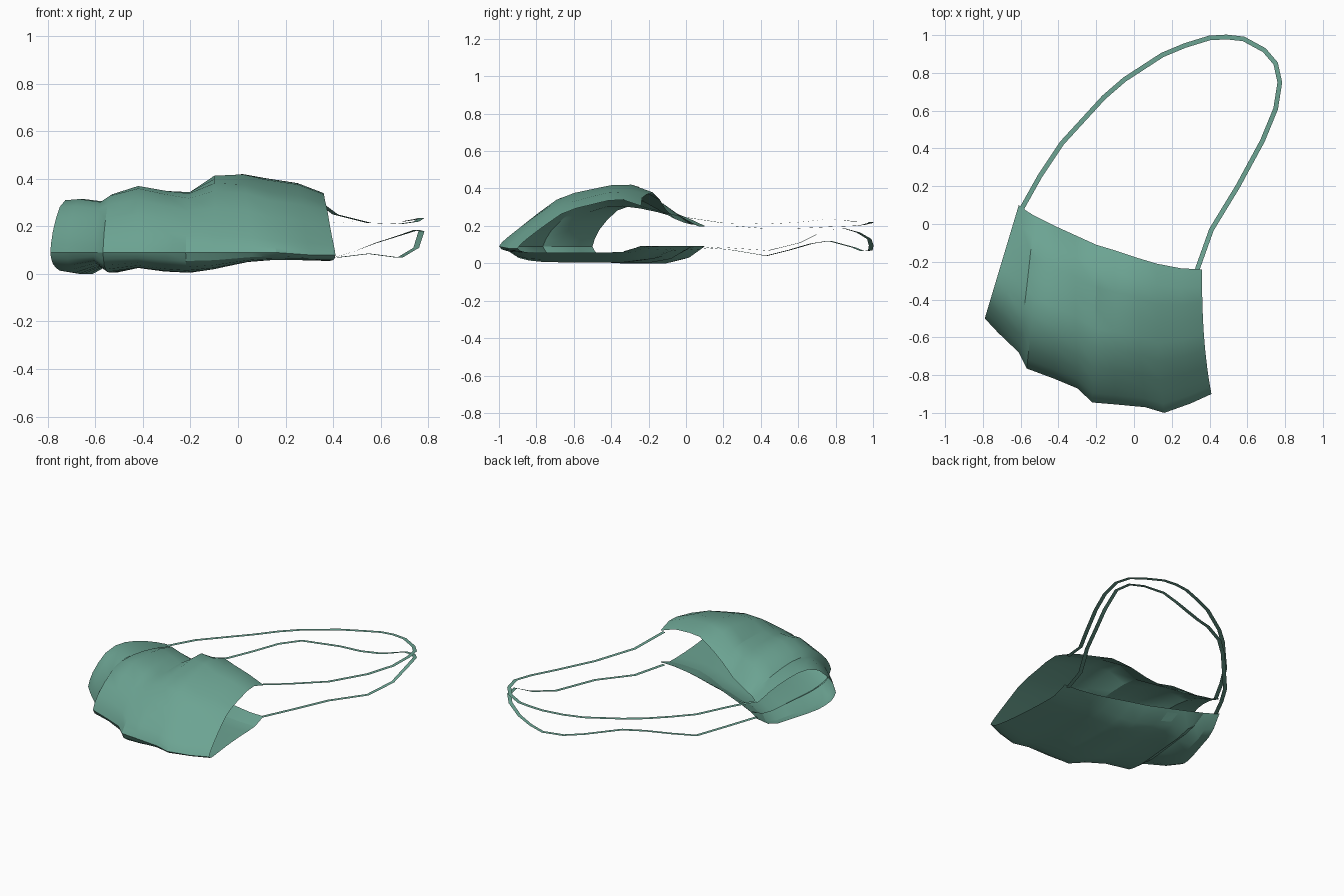
import bpy
from mathutils import Vector

if "Cube" in bpy.data.objects:
    bpy.data.objects.remove(bpy.data.objects["Cube"])

mat = bpy.data.materials.new("teal_cloth")
mat.diffuse_color = (0.15, 0.37, 0.29, 1)
mat.use_nodes = True
mat.node_tree.nodes["Principled BSDF"].inputs["Base Color"].default_value = mat.diffuse_color


def add_part(name, verts, faces, angle=0.5):
    me = bpy.data.meshes.new(name)
    me.from_pydata([tuple(v) for v in verts], [], faces)
    me.materials.append(mat)
    ob = bpy.data.objects.new(name, me)
    bpy.context.collection.objects.link(ob)
    bpy.ops.object.select_all(action='DESELECT')
    ob.select_set(True)
    bpy.context.view_layer.objects.active = ob
    bpy.ops.object.shade_smooth_by_angle(angle=angle)
    return ob


def sheet(name, rows):
    """Skin a list of equally long point rows."""
    n = len(rows[0])
    verts = [p for r in rows for p in r]
    faces = [(i * n + j, i * n + j + 1, (i + 1) * n + j + 1, (i + 1) * n + j)
             for i in range(len(rows) - 1) for j in range(n - 1)]
    return add_part(name, verts, faces)


# Stations across the bag: mouth x y z, fold x y z, crest z, floor z, bluntness
STATIONS = [
    (-.61, .10, .20, -.79, -.50, .09, .310, .010, 1.0),
    (-.57, .07, .20, -.72, -.575, .09, .315, .000, 1.0),
    (-.53, .045, .21, -.61, -.68, .09, .305, .035, .90),
    (-.50, .03, .21, -.568, -.765, .09, .335, .005, .80),
    (-.42, -.01, .22, -.42, -.82, .09, .370, .025, .70),
    (-.31, -.06, .24, -.30, -.87, .09, .350, .010, .55),
    (-.20, -.11, .29, -.22, -.945, .09, .345, .005, .40),
    (-.10, -.14, .34, -.10, -.955, .09, .413, .020, .20),
    (.02, -.18, .38, .06, -.97, .09, .420, .050, .10),
    (.12, -.21, .37, .16, -1.0, .09, .402, .058, 0),
    (.25, -.235, .35, .30, -.95, .08, .382, .058, 0),
    (.36, -.24, .31, .41, -.90, .08, .340, .055, 0),
]
# Distance from mouth to fold, and height profiles for sharp and blunt folds
S = (.14, .27, .4, .53, .65, .78, .87, .94, .98, 1)
SHARP = (1, .98, .9, .82, .7, .47, .3, .16, .07, 0)
BLUNT = (.68, .82, .93, 1, 1, .87, .64, .4, .18, 0)
LOW_SHARP = (.9, 1, 1, 1, 1, 1, .95, .8, .5, 0)
LOW_BLUNT = (.75, 1, 1, 1, 1, .95, .8, .6, .3, 0)
MOUTH_LOW = .09


def panel(st, top):
    mx, my, mz, fx, fy, fz, crest, floor, b = st
    sharp, blunt = (SHARP, BLUNT) if top else (LOW_SHARP, LOW_BLUNT)
    goal = crest if top else floor
    mix = [a * (1 - b) + c * b for a, c in zip(sharp, blunt)]
    pts = [Vector((mx, my, mz if top else MOUTH_LOW))]
    for s, f in zip(S, mix):
        k = s ** (1 + 1.5 * (1 - b))
        pts.append(Vector((mx + (fx - mx) * k, my + (fy - my) * s,
                           fz + (goal - fz) * f / max(mix))))
    return pts


# Bag body: one sheet folded along the front
tops = [panel(st, True) for st in STATIONS]
lows = [panel(st, False) for st in STATIONS]
sheet("bag_body", [t + l[-2::-1] for t, l in zip(tops, lows)])

# Turned-in hems along both mouth edges
for name, side, dz in (("upper_hem", tops, -.003), ("lower_hem", lows, .003)):
    sheet(name, [[p + Vector((0, 0, dz)) for p in r[:2]] for r in side])

# Straps: flat ribbons following the same plan path at two heights
PATH = [(-.595, .08), (-.50, .25), (-.38, .43), (-.27, .55), (-.16, .67),
        (-.05, .765), (.15, .895), (.27, .945), (.40, .985), (.49, .99),
        (.58, .98), (.69, .92), (.75, .85), (.772, .75), (.75, .61),
        (.68, .44), (.55, .20), (.41, -.03), (.335, -.24)]
UPPER = [.20, .20, .185, .185, .19, .195, .20, .205, .215, .22,
         .22, .22, .23, .235, .22, .21, .215, .25, .305]
LOWER = [.09, .07, .04, .07, .105, .12, .085, .065, .068, .095,
         .13, .165, .185, .18, .11, .068, .085, .068, .08]
HALF = .0125


def strap(name, heights):
    rows = []
    for i, (x, y) in enumerate(PATH):
        a = Vector(PATH[max(i - 1, 0)])
        c = Vector(PATH[min(i + 1, len(PATH) - 1)])
        d = (c - a).normalized()
        n = Vector((-d.y, d.x, 0)) * HALF
        p = Vector((x, y, heights[i]))
        rows.append([p - n, p + n])
    return sheet(name, rows)


strap("upper_strap", UPPER)
strap("lower_strap", LOWER)
